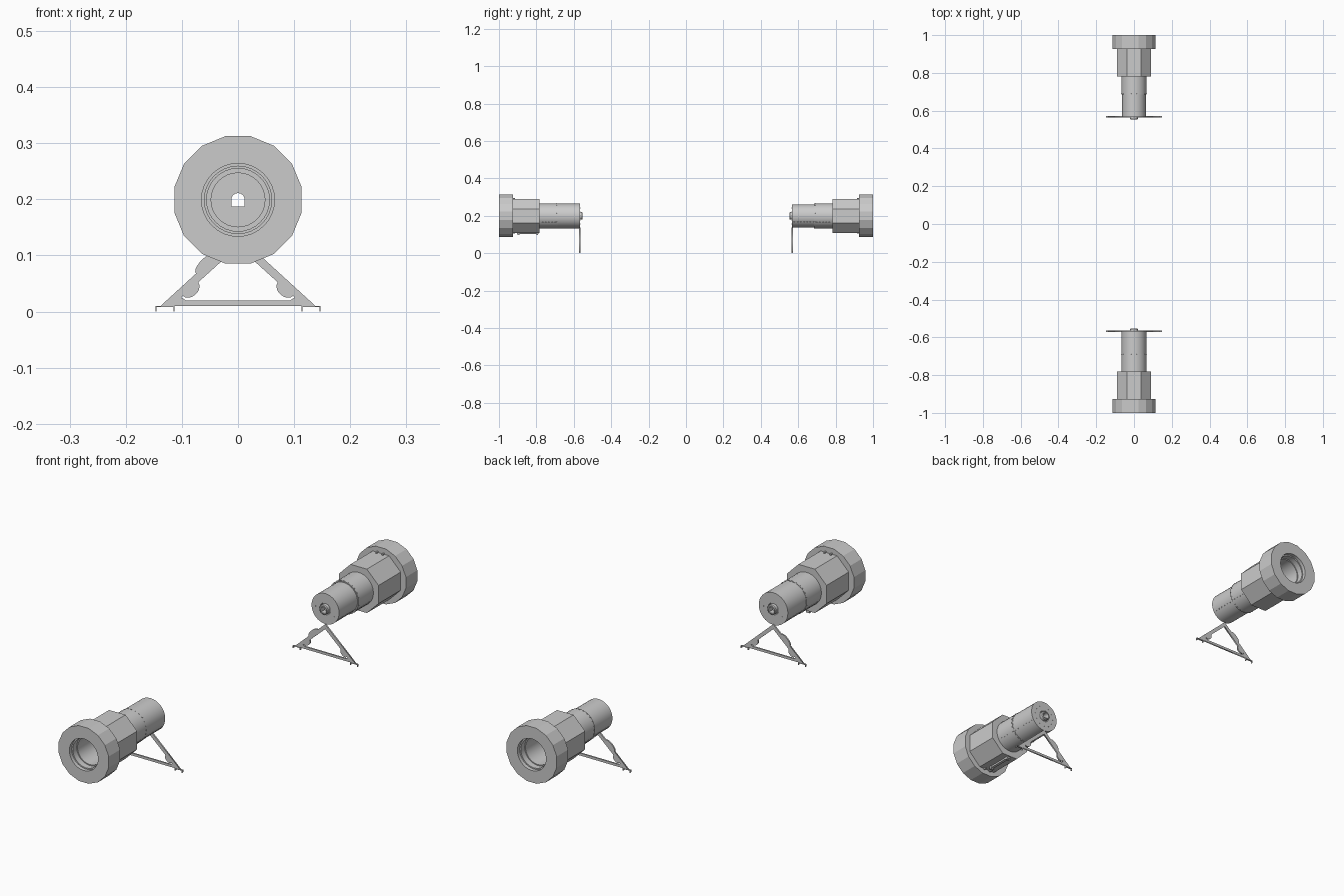
import bpy, bmesh, math
from mathutils import Vector

if "Cube" in bpy.data.objects:
    bpy.data.objects.remove(bpy.data.objects["Cube"])

AXIS_Z = 0.199
SEG = 32


def finish(name, bm, angle=15):
    bmesh.ops.recalc_face_normals(bm, faces=bm.faces)
    me = bpy.data.meshes.new(name)
    bm.to_mesh(me)
    bm.free()
    for p in me.polygons:
        p.use_smooth = True
    me.set_sharp_from_angle(angle=math.radians(angle))
    ob = bpy.data.objects.new(name, me)
    bpy.context.collection.objects.link(ob)
    return ob


def radius(r, shape, a):
    # round, regular polygon with a flat top, or arched window
    if shape == "arch":
        return r if math.sin(a) >= -0.01 else r / max(abs(math.cos(a)), abs(math.sin(a)))
    if shape == 0:
        return r
    step = math.tau / shape
    return r / math.cos((a - math.pi / 2 + step / 2) % step - step / 2)


def ring_solid(name, s, profile):
    # closed profile of (distance from centre, radius, shape) swept round the axis
    bm = bmesh.new()
    rings = []
    for y, r, shape in profile:
        ring = []
        for i in range(SEG):
            a = math.tau * i / SEG
            q = radius(r, shape, a)
            ring.append(bm.verts.new((q * math.cos(a), s * y, AXIS_Z + q * math.sin(a))))
        rings.append(ring)
    for k in range(len(rings)):
        A, B = rings[k], rings[(k + 1) % len(rings)]
        for i in range(SEG):
            j = (i + 1) % SEG
            bm.faces.new((A[i], A[j], B[j], B[i]))
    return finish(name, bm)


def boxes(name, items):
    # items: (centre, size, roll round the y axis)
    bm = bmesh.new()
    for c, size, roll in items:
        vs = bmesh.ops.create_cube(bm, size=1)["verts"]
        bmesh.ops.scale(bm, vec=size, verts=vs)
        for v in vs:
            x, z = v.co.x, v.co.z
            v.co.x = x * math.cos(roll) + z * math.sin(roll)
            v.co.z = z * math.cos(roll) - x * math.sin(roll)
            v.co += Vector(c)
    return finish(name, bm)


def bulge(a, b, h, n=10):
    # rounded lobe standing on the line from a to b
    a, b = Vector(a), Vector(b)
    d = b - a
    nrm = Vector((d.y, -d.x)).normalized()
    return [tuple(a + d * (0.5 - 0.5 * math.cos(math.pi * i / n))
                  + nrm * h * math.sin(math.pi * i / n)) for i in range(n + 1)]


def plate(name, loops, y, half):
    cu = bpy.data.curves.new(name, "CURVE")
    cu.dimensions = "2D"
    cu.fill_mode = "BOTH"
    cu.extrude = half
    for pts in loops:
        sp = cu.splines.new("POLY")
        sp.points.add(len(pts) - 1)
        for p, (x, z) in zip(sp.points, pts):
            p.co = (x, z, 0, 1)
        sp.use_cyclic_u = True
    ob = bpy.data.objects.new(name, cu)
    bpy.context.collection.objects.link(ob)
    ob.rotation_euler.x = math.pi / 2
    ob.location.y = y
    bpy.ops.object.select_all(action="DESELECT")
    ob.select_set(True)
    bpy.context.view_layer.objects.active = ob
    bpy.ops.object.convert(target="MESH")
    return ob


# stand outline and its cut-out
outer = [(-0.138, 0.01), (0.138, 0.01), (0, 0.136)]
outer += [(x, z) for x, z in reversed(bulge((-0.075, 0.0675), (-0.035, 0.104), -0.011))]
lobe = bulge((0.071, 0.052), (0.098, 0.028), 0.013)
inner = [(0, 0.116)] + lobe + [(0.101, 0.025), (0.093, 0.02)]
inner += [(-x, z) for x, z in reversed(inner[1:])]

for s, side in ((-1, "front"), (1, "back")):
    # heavy sixteen-sided end ring with stepped mouth
    ring_solid(side + "_end_ring", s, [
        (1.0, 0.1135, 16), (0.926, 0.1135, 16), (0.926, 0.056, 0), (0.96, 0.056, 0),
        (0.96, 0.06, 0), (0.985, 0.06, 0), (0.985, 0.065, 0), (1.0, 0.065, 0)])
    # eight-sided housing
    ring_solid(side + "_housing", s, [
        (0.926, 0.09, 8), (0.782, 0.09, 8), (0.782, 0.056, 0), (0.926, 0.056, 0)])
    # barrel: the back one narrows toward its end
    tip = 0.066 if s < 0 else 0.0625
    ring_solid(side + "_barrel", s, [
        (0.782, 0.067, 0), (0.685, 0.067, 0), (0.685, tip, 0), (0.566, tip, 0),
        (0.566, 0.024, 0), (0.569, 0.022, 0), (0.569, 0.013, "arch"),
        (0.58, 0.013, "arch"), (0.58, 0.048, 0), (0.6, 0.048, 0),
        (0.6, 0.056, 0), (0.782, 0.056, 0)])
    # nozzle with arched window
    ring_solid(side + "_nozzle", s, [
        (0.58, 0.02, 0), (0.556, 0.02, 0), (0.553, 0.017, 0),
        (0.553, 0.012, "arch"), (0.58, 0.012, "arch")])

    # clips between end ring and housing
    boxes(side + "_clips", [((x, s * 0.922, AXIS_Z + k * 0.091), (0.006, 0.016, 0.008), 0)
                            for x in (-0.014, 0.014) for k in (-1, 1)])
    # rivets: seam along each lower side, band round the barrel, circle on the cap
    studs = []
    for a in (-0.55, math.pi + 0.55):
        for i in range(12):
            y = 0.58 + i * 0.017
            r = tip if y < 0.685 else 0.067
            studs.append(((r * math.cos(a), s * y, AXIS_Z + r * math.sin(a)),
                          (0.004, 0.008, 0.003), math.pi / 2 - a))
    for i in range(24):
        a = math.tau * i / 24
        studs.append(((0.067 * math.cos(a), s * 0.69, AXIS_Z + 0.067 * math.sin(a)),
                      (0.006, 0.003, 0.002), math.pi / 2 - a))
    for i in range(12):
        a = math.tau * i / 12
        studs.append(((0.045 * math.cos(a), s * 0.566, AXIS_Z + 0.045 * math.sin(a)),
                      (0.003, 0.003, 0.003), math.pi / 2 - a))
    boxes(side + "_rivets", studs)

    # triangular stand with channel feet
    plate(side + "_stand", [outer, inner], s * 0.568, 0.003)
    feet = []
    for k in (-1, 1):
        feet.append(((k * 0.13, s * 0.568, 0.009), (0.034, 0.008, 0.002), 0))
        feet += [((k * x, s * 0.568, 0.0045), (0.002, 0.008, 0.009), 0) for x in (0.114, 0.146)]
    boxes(side + "_feet", feet)

# rail under the front housing
boxes("front_under_rail", [((0, -0.845, 0.106), (0.012, 0.115, 0.008), 0),
                           ((0, -0.895, 0.103), (0.016, 0.01, 0.012), 0),
                           ((0, -0.795, 0.103), (0.016, 0.01, 0.012), 0)])
